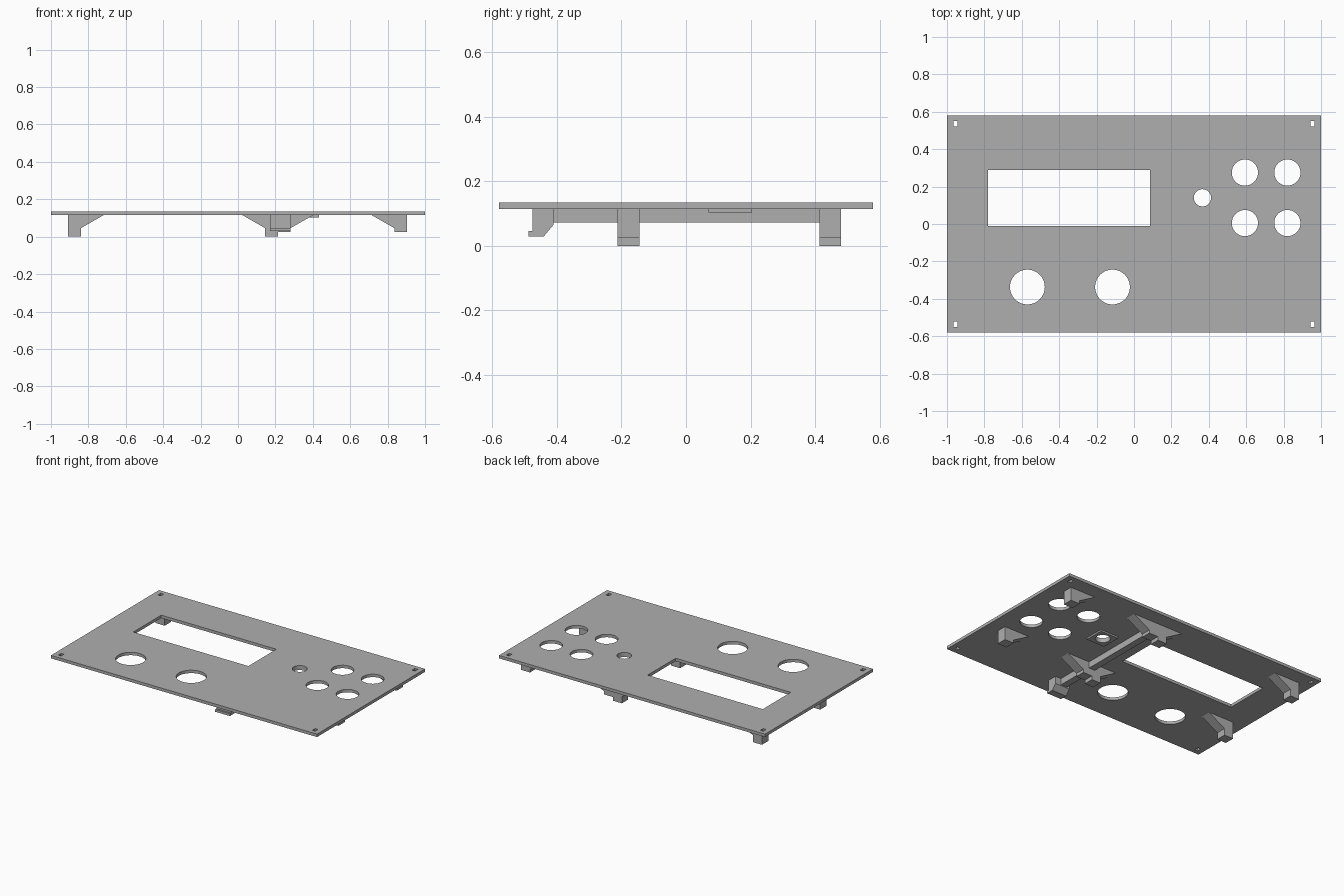
import bpy
import bmesh
from mathutils import Vector

if "Cube" in bpy.data.objects:
    bpy.data.objects.remove(bpy.data.objects["Cube"], do_unlink=True)

grey = bpy.data.materials.new("panel_grey")
grey.use_nodes = True
COLOR = (0.43, 0.43, 0.43, 1)
grey.diffuse_color = COLOR
grey.node_tree.nodes["Principled BSDF"].inputs["Base Color"].default_value = COLOR

BOTTOM, TOP = 0.115, 0.135


def prism(name, points, offset):
    """Extrude a closed outline of 3D points along an offset."""
    bm = bmesh.new()
    face = bm.faces.new([bm.verts.new(p) for p in points])
    ext = bmesh.ops.extrude_face_region(bm, geom=[face], use_keep_orig=True)
    moved = [g for g in ext["geom"] if isinstance(g, bmesh.types.BMVert)]
    bmesh.ops.translate(bm, verts=moved, vec=Vector(offset))
    bmesh.ops.recalc_face_normals(bm, faces=bm.faces)
    mesh = bpy.data.meshes.new(name)
    bm.to_mesh(mesh)
    bm.free()
    mesh.materials.append(grey)
    obj = bpy.data.objects.new(name, mesh)
    bpy.context.collection.objects.link(obj)
    return obj


def box(name, x0, x1, y0, y1, z0, z1):
    outline = [(x0, y0, z0), (x1, y0, z0), (x1, y1, z0), (x0, y1, z0)]
    return prism(name, outline, (0, 0, z1 - z0))


def drill(x, y, r):
    bpy.ops.mesh.primitive_cylinder_add(vertices=64, radius=r, depth=1, location=(x, y, 0))
    return bpy.context.object


def cut(target, cutters):
    """Subtract the cutters and discard them."""
    for c in cutters:
        c.hide_render = True
        mod = target.modifiers.new("cut", "BOOLEAN")
        mod.operation, mod.solver, mod.object = "DIFFERENCE", "EXACT", c
    bpy.context.view_layer.update()
    deps = bpy.context.evaluated_depsgraph_get()
    mesh = bpy.data.meshes.new_from_object(target.evaluated_get(deps))
    target.modifiers.clear()
    target.data = mesh
    mesh.materials.clear()
    mesh.materials.append(grey)
    mesh.polygons.foreach_set("material_index", [0] * len(mesh.polygons))
    for c in cutters:
        bpy.data.objects.remove(c, do_unlink=True)


# Panel with display window, button, knob and screw holes
panel = box("panel", -1, 1, -0.58, 0.58, BOTTOM, TOP)
cutters = [box("window_cutter", -0.78, 0.085, -0.01, 0.29, 0, 1)]
cutters += [drill(x, y, 0.07) for x in (0.593, 0.82) for y in (0.005, 0.275)]
cutters += [drill(x, -0.337, 0.093) for x in (-0.57, -0.115)]
cutters.append(drill(0.366, 0.14, 0.046))
for sx in (-1, 1):
    for sy in (-1, 1):
        x, y = sx * 0.955, sy * 0.535
        cutters.append(box("screw_cutter", x - 0.011, x + 0.011, y - 0.015, y + 0.015, 0, 1))
cut(panel, cutters)

# Raised square collar around the small hole
collar = box("hole_collar", 0.298, 0.434, 0.07, 0.204, 0.104, BOTTOM)
cut(collar, [drill(0.366, 0.14, 0.046)])


def post(name, x, y, foot, side):
    """Support post with a sloping gusset toward side (+1 or -1) in x."""
    h = 0.034
    inner, tip = x + side * h, x + side * 0.155
    outer = x - side * h
    profile = [(outer, foot), (inner, foot), (inner, 0.046), (tip, BOTTOM), (outer, BOTTOM)]
    prism(name, [(px, y - h, pz) for px, pz in profile], (0, 2 * h, 0))


# Posts in two rows; the outer and middle ones face each other
for row, y in (("front", -0.178), ("back", 0.447)):
    post(row + "_right_post", -0.874, y, 0, 1)
    post(row + "_middle_right_post", 0.179, y, 0, -1)
    post(row + "_middle_left_post", 0.247, y, 0.025, 1)
    post(row + "_left_post", 0.87, y, 0.025, -1)

# Stiffening rib joining the middle posts and the clip
box("rib", 0.19, 0.236, -0.41, 0.415, 0.072, BOTTOM)

# Hooked clip at the front end of the rib
hook = [(-0.476, BOTTOM), (-0.476, 0.046), (-0.488, 0.046), (-0.488, 0.03),
        (-0.44, 0.03), (-0.41, 0.066), (-0.41, BOTTOM)]
prism("clip", [(0.17, y, z) for y, z in hook], (0.11, 0, 0))
